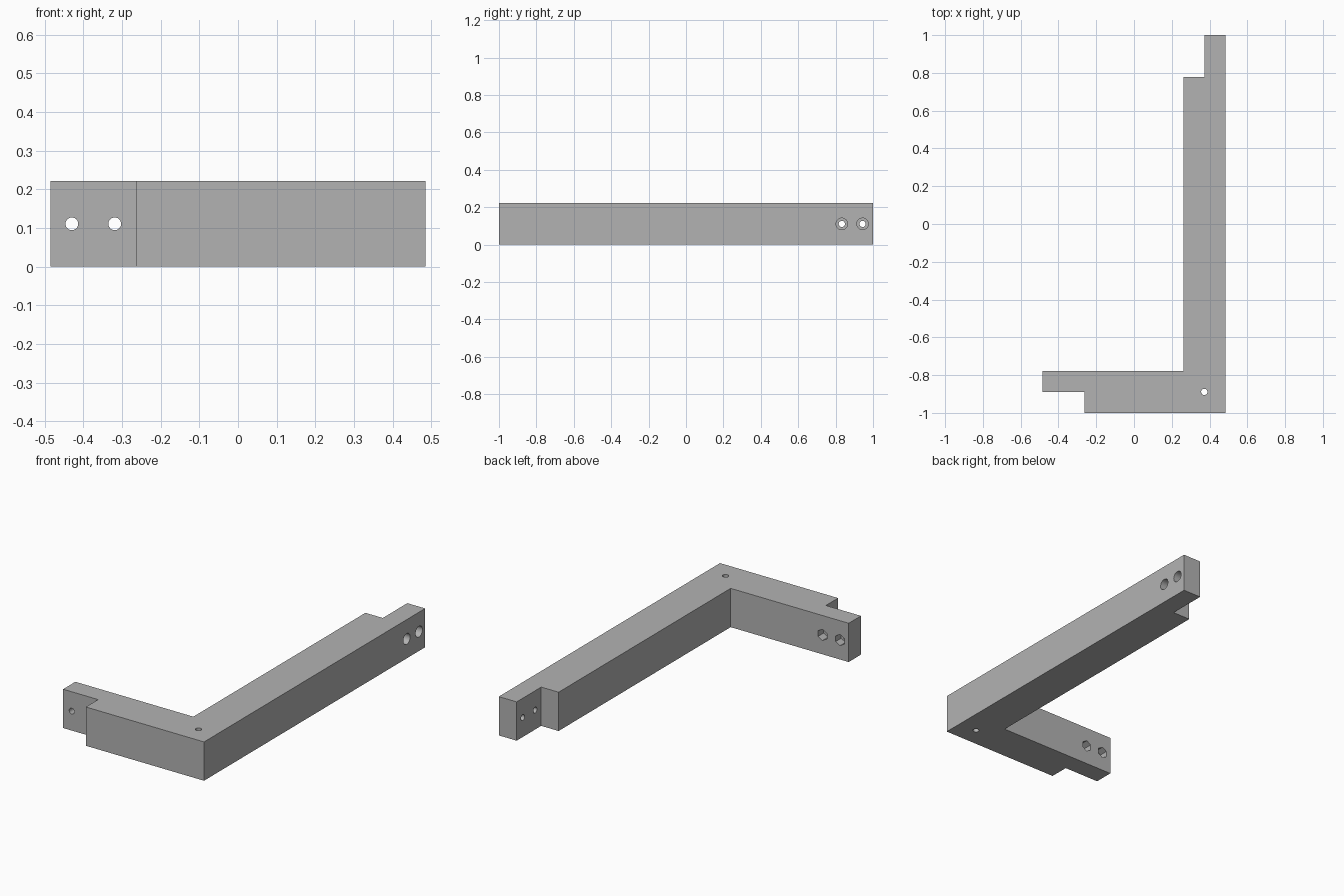
import bpy, bmesh, math
from mathutils import Matrix, Vector

if "Cube" in bpy.data.objects:
    bpy.data.objects.remove(bpy.data.objects["Cube"])

H = 0.222          # bar height
MID = H / 2
grey = bpy.data.materials.new("grey")
grey.diffuse_color = (0.45, 0.45, 0.45, 1)
grey.use_nodes = True
grey.node_tree.nodes["Principled BSDF"].inputs["Base Color"].default_value = grey.diffuse_color

# L-shaped bar with a half-lap tab at each end
outline = [(-0.485, -0.778), (-0.485, -0.889), (-0.263, -0.889), (-0.263, -1),
           (0.485, -1), (0.485, 1), (0.372, 1), (0.372, 0.778),
           (0.262, 0.778), (0.262, -0.778)]
bm = bmesh.new()
face = bm.faces.new([bm.verts.new((x, y, 0)) for x, y in outline])
ext = bmesh.ops.extrude_face_region(bm, geom=[face])
bmesh.ops.translate(bm, vec=(0, 0, H),
                    verts=[v for v in ext["geom"] if isinstance(v, bmesh.types.BMVert)])
bmesh.ops.recalc_face_normals(bm, faces=bm.faces)
mesh = bpy.data.meshes.new("corner_bracket")
bm.to_mesh(mesh)
bm.free()
mesh.materials.append(grey)
bracket = bpy.data.objects.new("corner_bracket", mesh)
bpy.context.collection.objects.link(bracket)


def drill(name, start, end, radius, sides=32):
    """Cut a straight hole from start to end through the bracket."""
    a, b = Vector(start), Vector(end)
    bm = bmesh.new()
    turn = (b - a).to_track_quat('Z', 'Y').to_matrix().to_4x4()
    bmesh.ops.create_cone(bm, cap_ends=True, segments=sides, radius1=radius,
                          radius2=radius, depth=(b - a).length,
                          matrix=Matrix.Translation((a + b) / 2) @ turn)
    me = bpy.data.meshes.new(name)
    bm.to_mesh(me)
    bm.free()
    me.materials.append(grey)
    cutter = bpy.data.objects.new(name, me)
    bpy.context.collection.objects.link(cutter)
    cutter.hide_render = True
    cutter.hide_set(True)
    mod = bracket.modifiers.new(name, 'BOOLEAN')
    mod.operation, mod.solver, mod.object = 'DIFFERENCE', 'EXACT', cutter


R = 0.0165
# Pivot hole through the corner
drill("corner_hole", (0.372, -0.889, -0.1), (0.372, -0.889, H + 0.1), R)
# Bolt holes with hexagonal nut pockets in the short arm's tab
for i, x in enumerate((-0.43, -0.319)):
    drill(f"short_bolt_hole_{i}", (x, -0.95, MID), (x, -0.7, MID), R)
    drill(f"short_nut_pocket_{i}", (x, -0.828, MID), (x, -0.7, MID), 0.032, 6)
# Bolt holes with round counterbores in the long arm's tab
for i, y in enumerate((0.833, 0.944)):
    drill(f"long_bolt_hole_{i}", (0.3, y, MID), (0.6, y, MID), R)
    drill(f"long_counterbore_{i}", (0.435, y, MID), (0.6, y, MID), 0.031)

bpy.ops.object.select_all(action='DESELECT')
bracket.select_set(True)
bpy.context.view_layer.objects.active = bracket
for m in list(bracket.modifiers):
    bpy.ops.object.modifier_apply(modifier=m.name)
bpy.ops.object.shade_smooth_by_angle(angle=math.radians(30))
